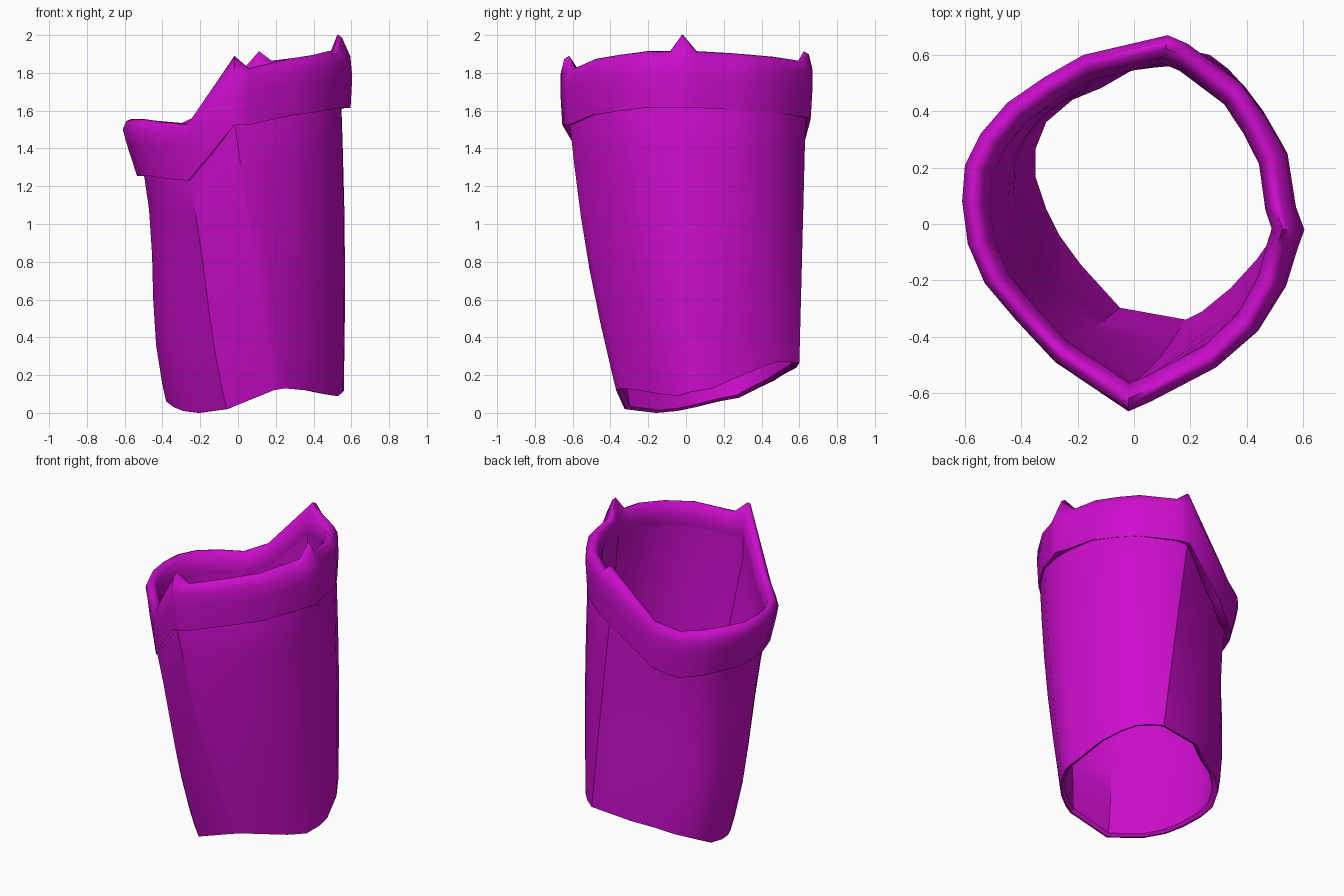
import bpy, bmesh, math
from mathutils import Vector

if "Cube" in bpy.data.objects:
    bpy.data.objects.remove(bpy.data.objects["Cube"])

purple = bpy.data.materials.new("bright_purple")
purple.diffuse_color = (0.6, 0.004, 0.6, 1)
purple.use_nodes = True
purple.node_tree.nodes["Principled BSDF"].inputs["Base Color"].default_value = purple.diffuse_color

# Matching outlines, counter-clockwise from the right side: x, y, height
RIM = [(.605, -.02, 1.91), (.575, .06, 1.91), (.545, .25, 1.90), (.47, .38, 1.89),
       (.38, .50, 1.88), (.19, .64, 1.86), (.12, .67, 1.85), (-.18, .60, 1.59),
       (-.32, .52, 1.53), (-.45, .43, 1.54), (-.545, .32, 1.55), (-.60, .21, 1.55),
       (-.61, .08, 1.55), (-.59, -.07, 1.55), (-.53, -.21, 1.55), (-.42, -.34, 1.535),
       (-.28, -.49, 1.525), (-.02, -.665, 1.82), (.06, -.63, 1.82), (.29, -.51, 1.87),
       (.44, -.38, 1.89), (.54, -.22, 1.91), (.58, -.09, 1.91)]
HEM = [(.56, .06, .115), (.555, .14, .13), (.51, .30, .20), (.44, .42, .25),
       (.39, .49, .27), (.335, .55, .27), (.27, .60, .265), (0, .585, .24),
       (-.13, .51, .20), (-.24, .465, .17), (-.34, .38, .13), (-.38, .28, .08),
       (-.38, .17, .06), (-.34, .05, .03), (-.29, -.05, .01), (-.21, -.16, 0),
       (-.06, -.325, .02), (.19, -.37, .12), (.25, -.34, .13), (.36, -.25, .12),
       (.46, -.14, .10), (.53, -.04, .09), (.555, .02, .11)]
SPIKES = {0: .09, 6: .06, 17: .065}
# How far the sleeve sits inside the cuff, where it differs from the usual
TUCK = {0: .905, 1: .95, 2: .975, 3: .98, 4: .98, 5: .965, 6: .945, 7: .875,
        8: .895, 15: .94, 16: .97, 17: .925, 18: .95, 19: .965, 20: .97, 21: .965, 22: .94}
HEM_CENTRE = Vector((.1, .1, 0))


def rim_ring(scale, drop, spike=0.0, tilt=0.0, tuck=False):
    """Rim outline scaled inward and lowered; left side leans in below, right side above."""
    ring = []
    for i, (x, y, z) in enumerate(RIM):
        s = scale * TUCK.get(i, .915) if tuck else scale
        lean = 1 - .45 * max(0, drop - .05) * min(1, max(0, -x) / .6)
        ring.append(Vector((x * s * lean - tilt * max(0, x - .35) / .25, y * s,
                            z - drop + spike * SPIKES.get(i, 0))))
    return ring


def hem_ring(scale, lift=0):
    return [HEM_CENTRE + (Vector((x, y, 0)) - HEM_CENTRE) * scale + Vector((0, 0, z + lift))
            for x, y, z in HEM]


def wall(low, high, steps):
    """Rings between two outlines: fuller at front and right, flaring late at the left."""
    rings = []
    for t in steps:
        ring = []
        for a, b in zip(low, high):
            p = a.lerp(b, t)
            s = math.sin(math.pi * t)
            p.y -= .03 * s * min(1, max(0, -b.y) / .6)
            p.x += .09 * s * (t - .63) * min(1, max(0, -b.x) / .5)
            p.x += .012 * s * min(1, max(0, b.x) / .5)
            ring.append(p)
        rings.append(ring)
    return rings


def loft(name, rings, sharp):
    """Closed skin around a loop of rings."""
    bm = bmesh.new()
    rows = [[bm.verts.new(p) for p in ring] for ring in rings]
    n = len(RIM)
    for r, row in enumerate(rows):
        nxt = rows[(r + 1) % len(rows)]
        for i in range(n):
            j = (i + 1) % n
            bm.faces.new((row[i], row[j], nxt[j], nxt[i]))
    bmesh.ops.recalc_face_normals(bm, faces=bm.faces)
    mesh = bpy.data.meshes.new(name)
    bm.to_mesh(mesh)
    bm.free()
    mesh.materials.append(purple)
    obj = bpy.data.objects.new(name, mesh)
    bpy.context.collection.objects.link(obj)
    bpy.ops.object.select_all(action='DESELECT')
    obj.select_set(True)
    bpy.context.view_layer.objects.active = obj
    bpy.ops.object.shade_smooth_by_angle(angle=math.radians(sharp))


# Sleeve: outer wall up into the cuff, inner wall back down to the hem
steps = (0, .08, .25, .45, .65, .85, 1)
outer = wall(hem_ring(1), rim_ring(1, .29, tuck=True), steps)
inner = wall(hem_ring(.935, .015), rim_ring(.86, .27), steps)
loft("sleeve", outer + [rim_ring(.90, .1, tilt=.02), rim_ring(.86, .1, tilt=.02)]
     + inner[::-1] + [hem_ring(.975)], 33)

# Cuff: raised band with a rounded, spiked rim
loft("cuff", [rim_ring(.90, .29), rim_ring(.985, .295), rim_ring(1, .13),
              rim_ring(1, .05, .3, .01), rim_ring(.97, .005, .9, .035),
              rim_ring(.93, -.005, 1, .035), rim_ring(.885, .02, .5, .03),
              rim_ring(.85, .08, 0, .025), rim_ring(.86, .14, 0, .015)], 75)
